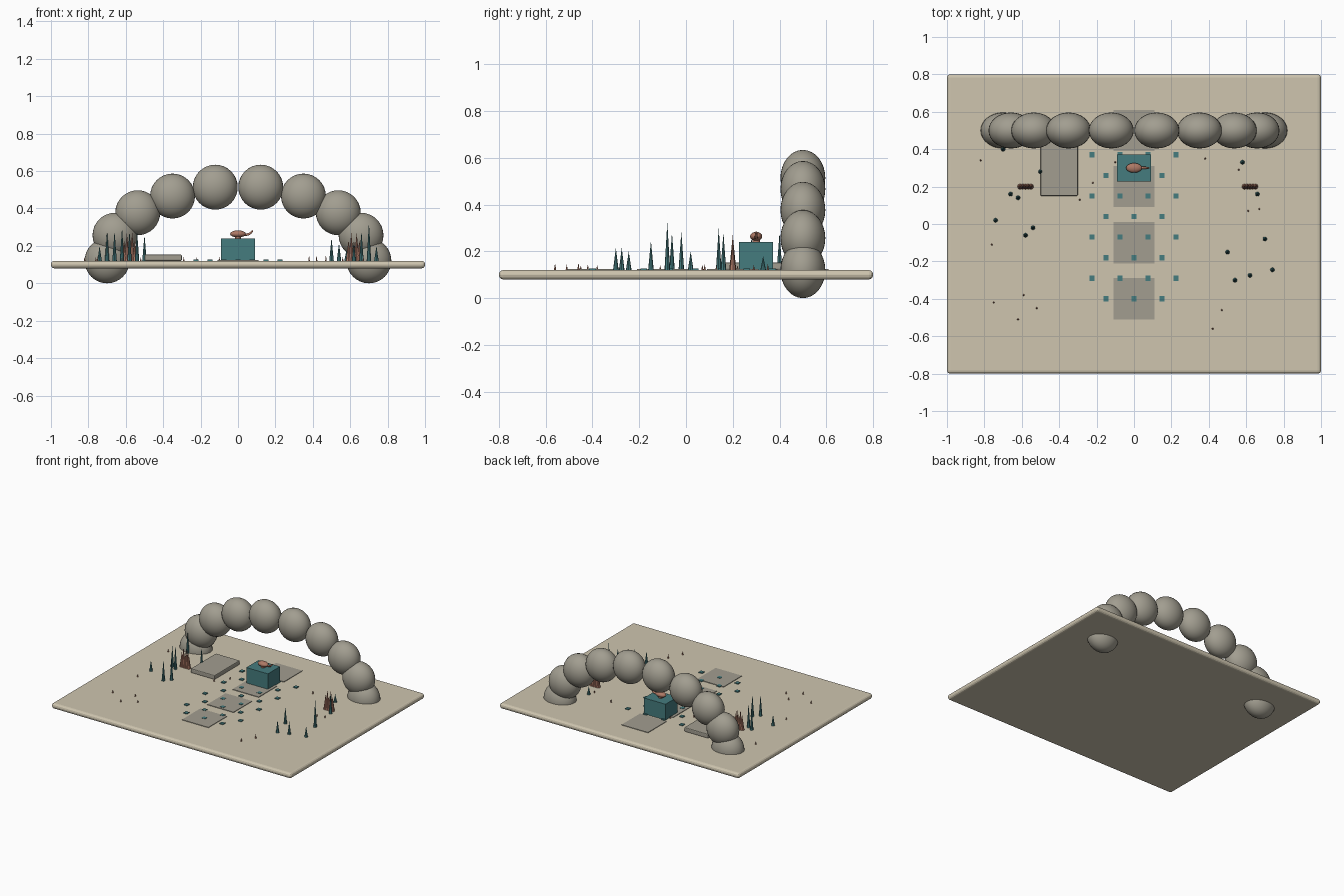
import bpy, math, random
from mathutils import Vector

cube = bpy.data.objects.get("Cube")
if cube:
    bpy.data.objects.remove(cube, do_unlink=True)

random.seed(4)
GROUND = 0.12


def material(name, r, g, b):
    m = bpy.data.materials.new(name)
    m.use_nodes = True
    m.diffuse_color = (r, g, b, 1)
    m.node_tree.nodes["Principled BSDF"].inputs["Base Color"].default_value = (r, g, b, 1)
    return m


sand = material("sand", 0.62, 0.56, 0.43)
stone = material("grey stone", 0.36, 0.34, 0.28)
teal = material("teal", 0.06, 0.20, 0.21)
clay = material("clay", 0.42, 0.19, 0.13)


def finish(name, mat, smooth=False):
    ob = bpy.context.object
    ob.name = name
    ob.data.materials.append(mat)
    if smooth:
        bpy.ops.object.shade_smooth_by_angle(angle=math.radians(40))
    return ob


def box(name, x, y, z0, size, mat, bevel=0, segments=2):
    """Box standing on z0, with optional rounded edges."""
    bpy.ops.mesh.primitive_cube_add(size=1, location=(x, y, z0 + size[2] / 2))
    bpy.context.object.scale = size
    bpy.ops.object.transform_apply(location=False, rotation=False, scale=True)
    ob = finish(name, mat)
    if bevel:
        mod = ob.modifiers.new("rounded edges", "BEVEL")
        mod.width = bevel
        mod.segments = segments
    return ob


def ball(name, loc, scale, mat):
    bpy.ops.mesh.primitive_uv_sphere_add(segments=32, ring_count=16, radius=1, location=loc)
    bpy.context.object.scale = scale
    return finish(name, mat, True)


def spike(name, x, y, radius, height, mat, sides=8):
    bpy.ops.mesh.primitive_cone_add(vertices=sides, radius1=radius, radius2=0, depth=height,
                                    location=(x, y, GROUND + height / 2))
    return finish(name, mat, sides > 6)


# Ground slab
box("ground", 0, 0, 0.08, (2, 1.6, 0.04), sand, 0.018, 3)

# Boulder arch, half sunk at both feet
for i in range(10):
    a = math.pi * i / 9
    ball("arch_boulder", (0.7 * math.cos(a), 0.5, GROUND + 0.4 * math.sin(a)),
         (0.12, 0.096, 0.12), stone)

# Path slabs
for i in range(4):
    box("path_slab", 0, -0.4 + 0.3 * i, GROUND - 0.004, (0.22, 0.22, 0.008), stone)

# Checkered mosaic tiles
for row in range(8):
    for col in range(-3, 4):
        if (row + col) % 2 == 0:
            box("mosaic_tile", 0.075 * col, -0.4 + 0.11 * row, GROUND - 0.004,
                (0.028, 0.028, 0.01), teal)

# Raised stone bench
box("stone_bench", -0.4, 0.3, GROUND, (0.2, 0.3, 0.033), stone, 0.006)

# Pedestal
box("pedestal", 0, 0.3, GROUND, (0.18, 0.145, 0.12), teal)

# Oil lamp: foot, body and upturned spout
bpy.ops.mesh.primitive_cylinder_add(vertices=24, radius=0.016, depth=0.012, location=(0, 0.3, 0.246))
finish("lamp_foot", clay, True)
ball("lamp_body", (0, 0.3, 0.264), (0.042, 0.026, 0.019), clay)
curve = bpy.data.curves.new("lamp_spout", "CURVE")
curve.dimensions = "3D"
curve.bevel_depth = 0.008
curve.bevel_resolution = 3
curve.use_fill_caps = True
spline = curve.splines.new("BEZIER")
path = [(0.025, 0.26, 1), (0.06, 0.264, 0.8), (0.079, 0.282, 0.55)]
spline.bezier_points.add(len(path) - 1)
for p, (x, z, r) in zip(spline.bezier_points, path):
    p.co = Vector((x, 0.3, z))
    p.radius = r
    p.handle_left_type = p.handle_right_type = "AUTO"
curve.materials.append(clay)
bpy.context.collection.objects.link(bpy.data.objects.new("lamp_spout", curve))

# Tall teal plants: x, y, height
plants = [(-.70, .40, .16), (-.66, .16, .16), (-.62, .14, .18), (-.74, .02, .08),
          (-.54, -.02, .165), (-.58, -.06, .16), (-.50, .28, .14),
          (.58, .33, .06), (.66, .16, .16), (.70, -.08, .205), (.50, -.15, .125),
          (.74, -.245, .08), (.62, -.275, .095), (.54, -.30, .095)]
for x, y, h in plants:
    spike("tall_plant", x, y, 0.012, h, teal)

# Clay reed clumps
for cx in (-0.58, 0.62):
    for i in range(5):
        spike("reed", cx + 0.0145 * (i - 2), 0.2, 0.015, 0.11 + 0.04 * (i % 2), clay)

# Small scattered sprigs
sprigs = [(-.82, .34), (-.76, -.11), (-.75, -.42), (-.59, -.38), (-.52, -.45), (-.62, -.51),
          (.47, -.46), (.42, -.56), (.38, .35), (.61, .07), (.67, .08), (.56, .29),
          (-.29, .13), (-.22, .22), (-.10, .33)]
for x, y in sprigs:
    spike("sprig", x, y, 0.005, random.uniform(0.018, 0.032), clay, 6)
